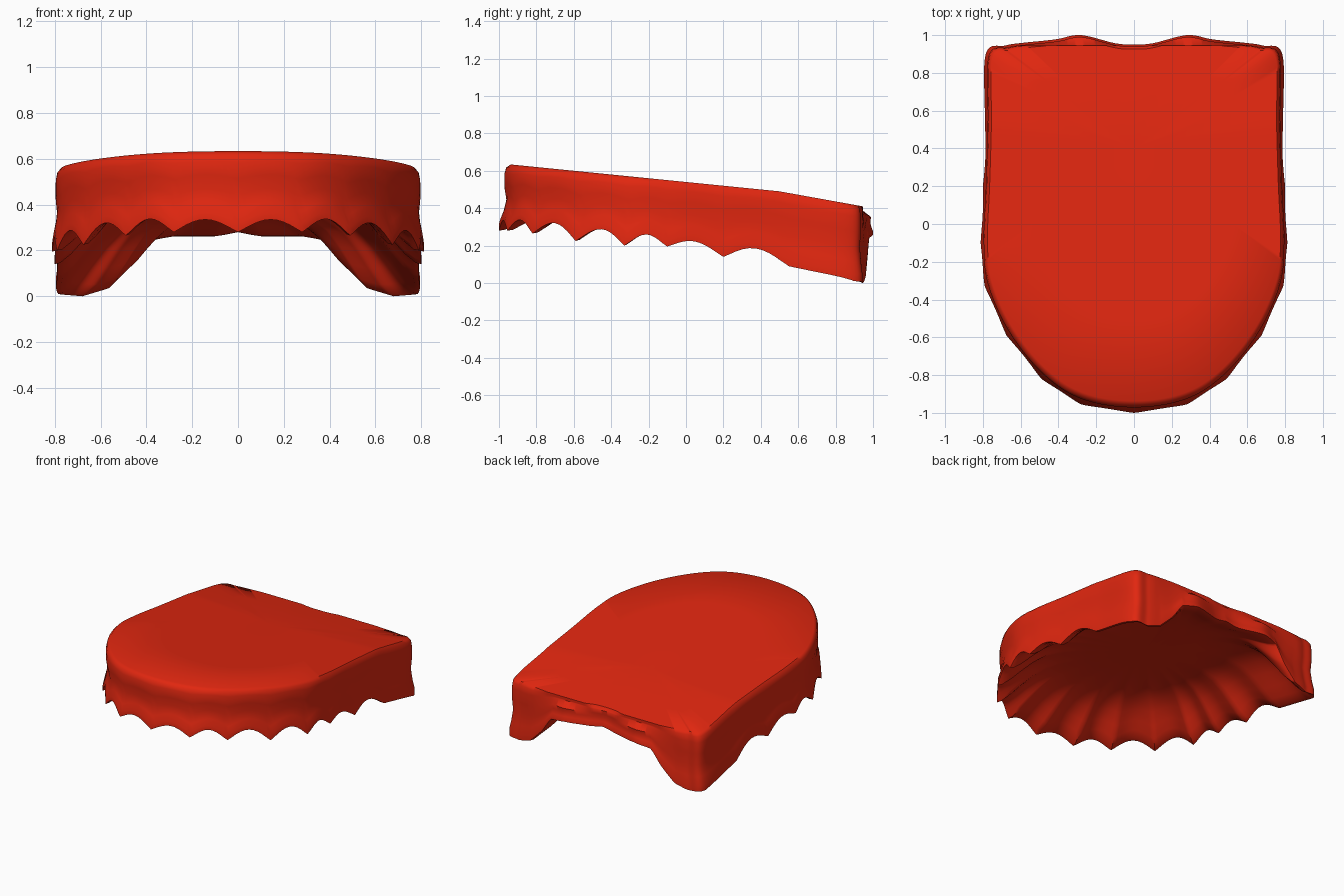
import bpy, bmesh, math

if "Cube" in bpy.data.objects:
    bpy.data.objects.remove(bpy.data.objects["Cube"])

# Half outline of the lower edge, front centre to back centre: x, y, z, scallop height
KEYS = [(0, -1.0, .28, .055), (.28, -.955, .28, .065), (.49, -.82, .265, .075),
        (.675, -.59, .225, .075), (.79, -.33, .20, .062), (.812, -.10, .195, .055),
        (.80, .20, .14, .07), (.79, .55, .09, 0), (.785, .90, .01, 0),
        (.68, .945, 0, 0), (.58, .96, .03, 0), (.48, .97, .13, 0),
        (.40, .98, .24, 0), (.28, 1.0, .262, 0), (.10, .957, .262, 0), (0, .95, .28, 0)]
STEPS = 10


def spline(a, b, c, d, t):
    return .5 * (2*b + (c-a)*t + (2*a-5*b+4*c-d)*t*t + (3*b-a-3*c+d)*t**3)


def top_z(y):
    return .54 - .1*y if y < .5 else .49 - .18*(y - .5)


# Sample the half outline and mirror it
half = []
n = len(KEYS)
for i in range(n - 1):
    k0 = KEYS[i-1] if i else (-KEYS[1][0],) + KEYS[1][1:]
    k3 = KEYS[i+2] if i + 2 < n else (-KEYS[n-2][0],) + KEYS[n-2][1:]
    k1, k2 = KEYS[i], KEYS[i+1]
    for s in range(STEPS):
        t = s / STEPS
        x, y = (spline(k0[j], k1[j], k2[j], k3[j], t) for j in (0, 1))
        arch = math.sin(math.pi * t) ** 1.1 if 0 < t < 1 else 0
        z = max(0, k1[2] + (k2[2] - k1[2]) * t + k1[3] * arch)
        half.append((x, y, z, k1[3] * arch))
half.append((0, .95, .28, 0))
outline = half + [(-x, y, z, a) for x, y, z, a in half[-2:0:-1]]

# Rings over the outside, from top surface to scalloped lip:
# scale, scale centre y, height fraction from lower edge to top, fold strength
OUTER = [(.3, .4, 1, 0), (.65, .4, 1, 0), (.955, .4, 1, 0), (.973, .45, .97, 0),
         (.98, .45, .85, 0), (.98, .45, .65, 0), (.972, .45, .45, 0),
         (.985, .45, .25, .1), (1, .4, .1, .15), (1, .4, 0, .15)]
# Rings inside, sloping from lip up to the vaulted palate
INNER = [(.97, .1, .02, .15), (.91, .1, .16, .1), (.84, .1, .38, 0), (.76, .1, .62, 0),
         (.67, .1, .83, 0), (.55, .1, .95, 0), (.4, .1, 1, 0), (.2, .1, 1, 0)]
PALATE = .10

bm = bmesh.new()
rings = []
for depth, table in ((0, OUTER), (PALATE, INNER)):
    for scale, cy, frac, fold in table:
        ring = []
        for x, y, zb, a in outline:
            s = scale - fold * a
            sy = 1 - (1 - s) * .6 if depth and y > cy else s
            px, py = x * s, cy + (y - cy) * sy
            if frac > .8:
                py = min(py, .945)
            top = top_z(py) - depth
            z = top - .018 if frac == .97 else zb + (top - zb) * frac
            ring.append(bm.verts.new((px, py, z)))
        rings.append(ring)

count = len(outline)
for r0, r1 in zip(rings, rings[1:]):
    for i in range(count):
        j = (i + 1) % count
        bm.faces.new((r0[i], r1[i], r1[j], r0[j]))
# Close the top surface and the palate
for ring, cy, drop in ((rings[0], .4, 0), (rings[-1], .1, PALATE)):
    c = bm.verts.new((0, cy, top_z(cy) - drop))
    for i in range(count):
        bm.faces.new((ring[i], ring[(i + 1) % count], c))
bmesh.ops.recalc_face_normals(bm, faces=bm.faces)

mesh = bpy.data.meshes.new("gum_base")
bm.to_mesh(mesh)
bm.free()
gum = bpy.data.objects.new("gum_base", mesh)
bpy.context.collection.objects.link(gum)

red = bpy.data.materials.new("gum red")
red.diffuse_color = (.75, .02, .005, 1)
red.use_nodes = True
red.node_tree.nodes["Principled BSDF"].inputs["Base Color"].default_value = red.diffuse_color
mesh.materials.append(red)

bpy.context.view_layer.objects.active = gum
gum.select_set(True)
bpy.ops.object.shade_smooth_by_angle(angle=math.radians(50))
